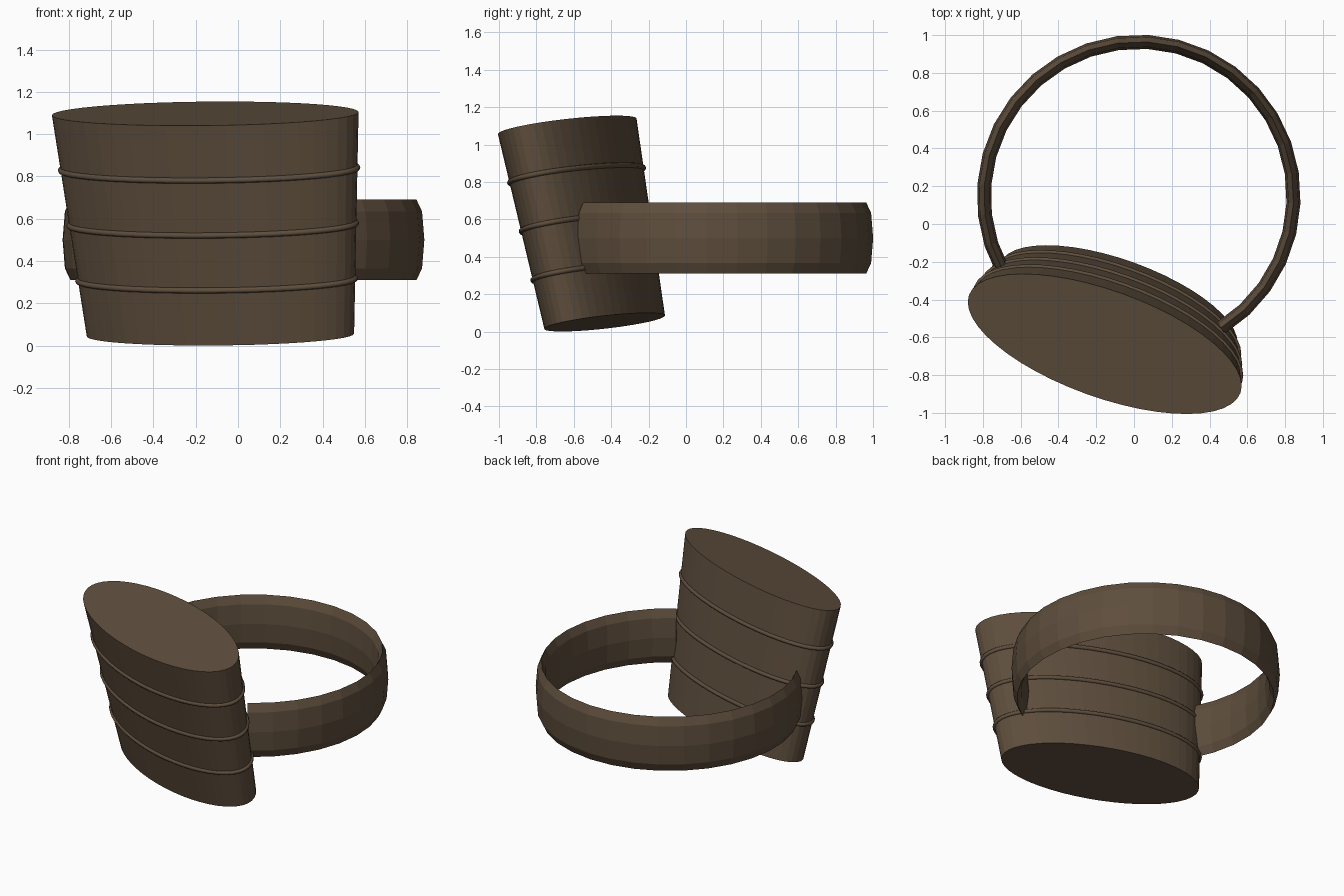
import bpy
import bmesh
import math
from mathutils import Vector

if "Cube" in bpy.data.objects:
    bpy.data.objects.remove(bpy.data.objects["Cube"])

brown = bpy.data.materials.new("dark_brown")
brown.diffuse_color = (0.112, 0.076, 0.046, 1)
brown.use_nodes = True
brown.node_tree.nodes["Principled BSDF"].inputs["Base Color"].default_value = brown.diffuse_color


def loft(name, loops, wrap=False, angle=None):
    """Skin closed loops in order; wrap joins last to first, otherwise both ends are capped."""
    bm = bmesh.new()
    rows = [[bm.verts.new(p) for p in loop] for loop in loops]
    n = len(rows[0])
    pairs = list(zip(rows, rows[1:])) + ([(rows[-1], rows[0])] if wrap else [])
    for a, b in pairs:
        for i in range(n):
            j = (i + 1) % n
            bm.faces.new((a[i], a[j], b[j], b[i]))
    if not wrap:
        bm.faces.new(rows[0][::-1])
        bm.faces.new(rows[-1])
    bmesh.ops.recalc_face_normals(bm, faces=bm.faces)
    mesh = bpy.data.meshes.new(name)
    bm.to_mesh(mesh)
    bm.free()
    mesh.materials.append(brown)
    obj = bpy.data.objects.new(name, mesh)
    bpy.context.collection.objects.link(obj)
    if angle:
        bpy.ops.object.select_all(action='DESELECT')
        obj.select_set(True)
        bpy.context.view_layer.objects.active = obj
        bpy.ops.object.shade_smooth_by_angle(angle=math.radians(angle))
    return obj


# Tilted frame of the oval body: base centre, long axis, short axis, upward axis
base = Vector((-0.083, -0.435, 0.05))
top = Vector((-0.155, -0.635, 1.097))
up = (top - base).normalized()
yaw = math.radians(-19.8)
long_axis = Vector((math.cos(yaw), math.sin(yaw), 0))
short_axis = up.cross(long_axis).normalized()
height = (top - base).length
SIDES = 48


def oval(t, grow=0.0, lift=0.0):
    """Body cross-section at fraction t of the height, offset outward by grow."""
    a = 0.666 + 0.098 * t + grow
    b = 0.250 + 0.038 * t + grow
    centre = base + up * (height * t + lift)
    return [centre + long_axis * (a * math.cos(k)) + short_axis * (b * math.sin(k))
            for k in (math.tau * i / SIDES for i in range(SIDES))]


# Oval tapered body
loft("oval_body", [oval(0), oval(1)])

# Three thin raised hoops around the body
for i in (1, 2, 3):
    loops = [oval(i / 4, 0.014 * math.cos(k), 0.014 * math.sin(k))
             for k in (math.tau * j / 8 for j in range(8))]
    loft(f"hoop_{i}", loops, wrap=True, angle=50)

# Curved strap: lens-shaped section swept around an open circle
loops = []
STEPS = 24
for i in range(STEPS + 1):
    ang = math.radians(-58 + 267 * i / STEPS)
    section = []
    for j in range(8):
        k = math.tau * j / 8
        r = 0.82 + 0.037 * math.cos(k)
        section.append((0.025 + r * math.cos(ang), 0.145 + r * math.sin(ang),
                        0.5 + 0.19 * math.sin(k)))
    loops.append(section)
loft("strap", loops)
